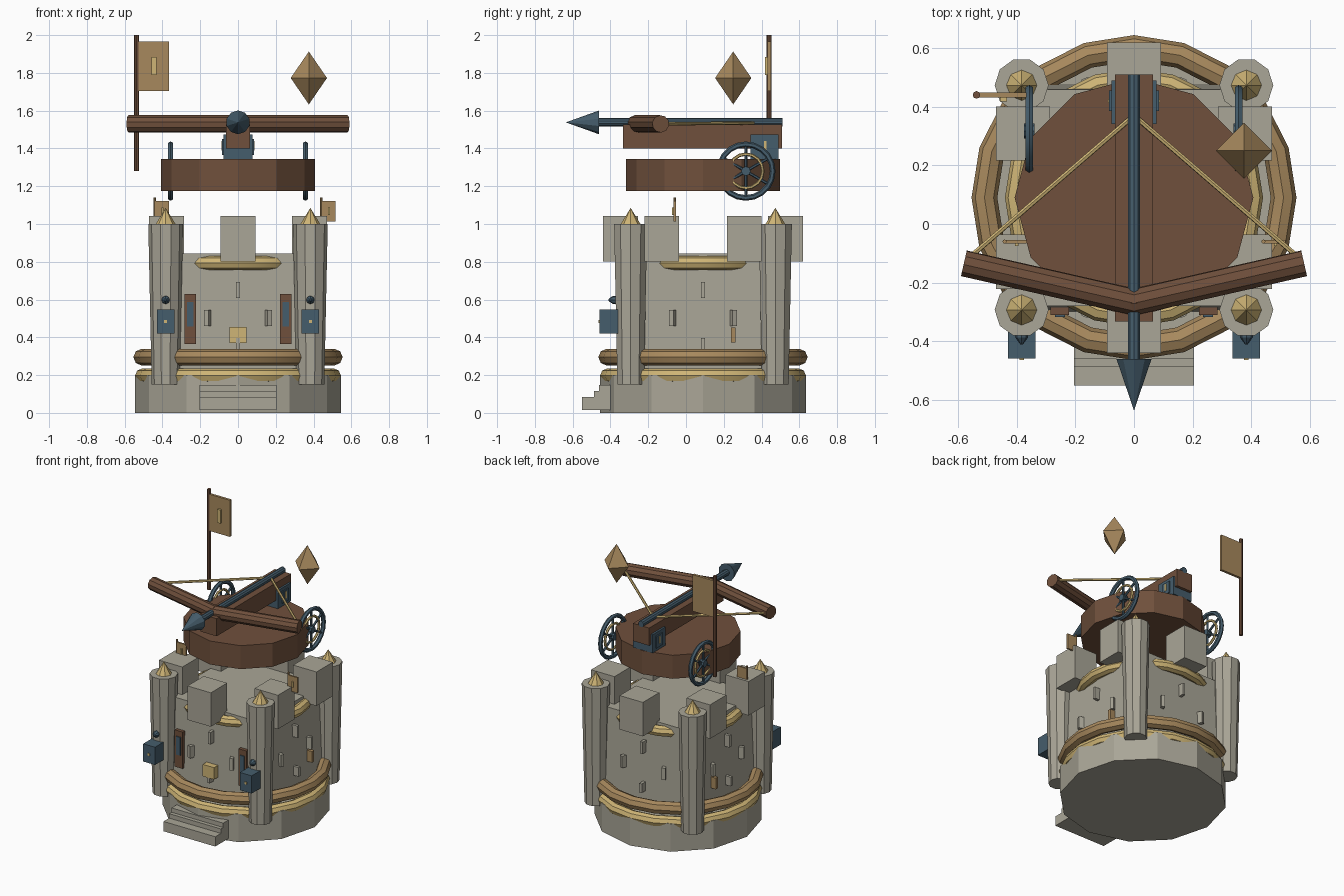
import bpy, bmesh, math
from mathutils import Vector, Matrix

if "Cube" in bpy.data.objects:
    bpy.data.objects.remove(bpy.data.objects["Cube"])

CY = 0.09  # tower axis in y


def mat(name, r, g, b):
    m = bpy.data.materials.new(name)
    m.diffuse_color = (r, g, b, 1)
    m.use_nodes = True
    m.node_tree.nodes["Principled BSDF"].inputs["Base Color"].default_value = m.diffuse_color
    return m


STONE = mat("stone", .40, .38, .31)
WOOD = mat("wood", .16, .08, .045)
TAN = mat("tan", .39, .25, .11)
GOLD = mat("gold", .62, .46, .18)
STEEL = mat("steel", .06, .11, .15)


def finish(name, bm, m, smooth=False):
    bmesh.ops.recalc_face_normals(bm, faces=bm.faces)
    me = bpy.data.meshes.new(name)
    bm.to_mesh(me)
    bm.free()
    me.materials.append(m)
    for p in me.polygons:
        p.use_smooth = smooth
    if smooth:
        me.set_sharp_from_angle(angle=math.radians(35))
    ob = bpy.data.objects.new(name, me)
    bpy.context.collection.objects.link(ob)
    return ob


def box(name, c, s, m, rz=0):
    bm = bmesh.new()
    bmesh.ops.create_cube(bm, size=1, matrix=Matrix.Translation(c) @ Matrix.Rotation(rz, 4, 'Z') @ Matrix.Diagonal((*s, 1)))
    return finish(name, bm, m)


def rod(name, a, b, r1, r2, n, m, spin=0.0, smooth=False):
    """Cylinder or cone running from point a to point b."""
    a, b = Vector(a), Vector(b)
    d = b - a
    q = Vector((0, 0, 1)).rotation_difference(d).to_matrix().to_4x4()
    bm = bmesh.new()
    bmesh.ops.create_cone(bm, cap_ends=True, segments=n, radius1=r1, radius2=r2, depth=d.length,
                          matrix=Matrix.Translation((a + b) / 2) @ q @ Matrix.Rotation(spin, 4, 'Z'))
    return finish(name, bm, m, smooth)


def ring(name, c, R, r, m, n=20, k=8, axis='Z'):
    rot = Matrix.Rotation(math.pi / 2, 4, 'Y') if axis == 'X' else Matrix.Identity(4)
    mx = Matrix.Translation(c) @ rot
    bm = bmesh.new()
    loops = []
    for i in range(n):
        t = 2 * math.pi * i / n
        loop = []
        for j in range(k):
            p = 2 * math.pi * j / k
            q = R + r * math.cos(p)
            loop.append(bm.verts.new(mx @ Vector((q * math.cos(t), q * math.sin(t), r * math.sin(p)))))
        loops.append(loop)
    for i in range(n):
        A, B = loops[i], loops[(i + 1) % n]
        for j in range(k):
            bm.faces.new((A[j], B[j], B[(j + 1) % k], A[(j + 1) % k]))
    return finish(name, bm, m, True)


# tower base, square tapered body, decorative rings
rod("tower_base", (0, CY, 0), (0, CY, .2), .545, .545, 12, STONE)
rod("tower_body", (0, CY, .15), (0, CY, .845), .55, .522, 4, STONE, math.pi / 4)
ring("lower_gold_ring", (0, CY, .197), .507, .038, GOLD)
ring("tan_ring", (0, CY, .295), .51, .044, TAN)
ring("upper_gold_ring", (0, CY, .793), .403, .037, GOLD)

# front steps
for i, (y, z0, z1) in enumerate([(-.55, .015, .085), (-.487, .085, .117), (-.46, .117, .148)]):
    box(f"step_{i}", (0, (y - .38) / 2, (z0 + z1) / 2), (.41, -.38 - y, z1 - z0), STONE)

# corner turrets with gold tips
for sx in (-1, 1):
    for sy in (-1, 1):
        x, y = sx * .383, CY + sy * .383
        rod("turret", (x, y, .15), (x, y, 1.0), .074, .092, 10, STONE, math.pi / 2)
        rod("turret_tip", (x, y, 1.0), (x, y, 1.085), .052, 0, 8, GOLD)

# six axis-aligned merlons
for i in range(6):
    a = math.radians(30 + 60 * i)
    box("merlon", (.437 * math.cos(a), CY + .437 * math.sin(a), .922), (.185, .185, .243), STONE)

# arrow slits on every side
for i in range(8):
    a = math.radians(22.5 + 45 * i)
    box("slit_side", (.415 * math.cos(a), CY + .415 * math.sin(a), .503), (.05, .025, .085), STONE, a)
for i in range(4):
    a = math.pi / 2 * i
    for z, h, r in ((.65, .085, .39), (.365, .065, .40)):
        box("slit_mid", (r * math.cos(a), CY + r * math.sin(a), z), (.05, .02, h), STONE, a)

# front plaque, shutters, side bars, turret lanterns
box("front_plaque", (0, -.31, .412), (.09, .05, .085), GOLD)
for s in (-1, 1):
    box("shutter_frame", (s * .253, -.285, .497), (.063, .05, .263), WOOD)
    box("shutter_panel", (s * .253, -.307, .523), (.034, .02, .13), STEEL)
    box("side_bar", (s * .395, .25, .412), (.05, .026, .08), TAN)
    box("turret_box", (s * .383, -.41, .483), (.093, .098, .127), STEEL)
    box("turret_box_knob", (s * .383, -.46, .483), (.016, .008, .016), GOLD)
    rod("turret_spike", (s * .383, -.36, .598), (s * .383, -.387, .598), .022, .022, 8, STEEL)
    rod("turret_spike_tip", (s * .383, -.387, .598), (s * .383, -.41, .598), .022, .005, 8, STEEL)


def flag(name, x, y, z0, z1, r, f0, f1, w, t):
    """Pole with a flag towards +x and a small emblem facing the front."""
    rod(name + "_pole", (x, y, z0), (x, y, z1), r, r, 8, WOOD if w > .1 else TAN)
    box(name + "_cloth", (x + r / 2 + w / 2, y, (f0 + f1) / 2), (w + r, t, f1 - f0), TAN)
    box(name + "_emblem", (x + r + w * .5, y - t * .75, (f0 + f1) / 2), (w * .16, t, (f1 - f0) * .37), GOLD)


flag("main_flag", -.537, .44, 1.28, 2.0, .013, 1.705, 1.967, .158, .018)
for s in (-1, 1):
    flag("small_flag", s * .441, -.06, 1.0, 1.14, .007, 1.012, 1.122, .068, .012)

# floating wooden deck
rod("deck", (0, CY, 1.175), (0, CY, 1.343), .407, .407, 12, WOOD)

# ballista rail, mount, bolt
box("rail", (0, .088, 1.463), (.128, .842, .126), WOOD)
box("mount", (0, .415, 1.408), (.155, .148, .132), STEEL)
for s in (-1, 1):
    box("mount_panel", (s * .078, .42, 1.408), (.014, .07, .085), STEEL)
    box("mount_mark", (s * .085, .42, 1.415), (.006, .014, .05), GOLD)
rod("bolt_shaft", (0, .51, 1.538), (0, -.47, 1.538), .022, .022, 10, STEEL, 0, True)
rod("bolt_head", (0, -.46, 1.538), (0, -.636, 1.538), .063, 0, 10, STEEL)

# bow limbs, strings and wheels
for s in (-1, 1):
    rod("bow_limb", (-s * .01, -.268, 1.53), (s * .58, -.134, 1.53), .046, .046, 10, WOOD, 0, True)
    rod("bow_string", (s * .55, -.105, 1.53), (0, .37, 1.535), .009, .009, 6, GOLD)
    c = Vector((s * .357, .317, 1.28))
    ring("wheel_rim", c, .142, .015, STEEL, 20, 6, 'X')
    ring("wheel_inner_ring", c, .09, .009, GOLD, 16, 6, 'X')
    rod("wheel_hub", c - Vector((.018, 0, 0)), c + Vector((.018, 0, 0)), .025, .025, 8, STEEL)
    for i in range(3):
        a = math.radians(30 + 60 * i)
        d = Vector((0, math.cos(a), math.sin(a))) * .142
        rod("wheel_spoke", c - d, c + d, .008, .008, 6, STEEL)

# floating crystal: two four-sided cones
for s in (-1, 1):
    rod("crystal_half", (.375, .25, 1.773), (.375, .25, 1.773 + s * .14), .096, 0, 4, TAN)
